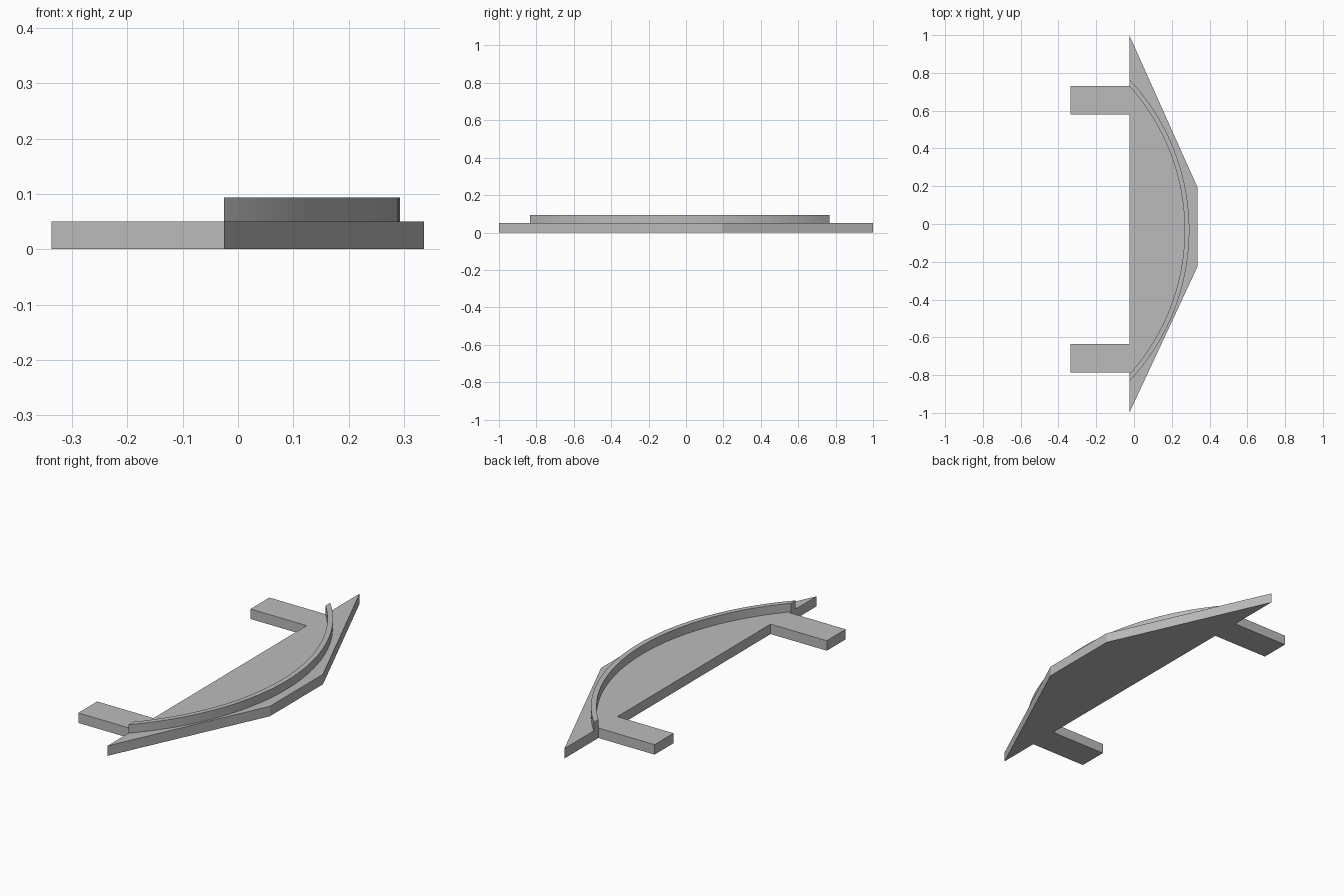
import bpy
import bmesh
import math

cube = bpy.data.objects.get("Cube")
if cube:
    bpy.data.objects.remove(cube, do_unlink=True)

grey = bpy.data.materials.new("mid grey")
grey.use_nodes = True
colour = (0.5, 0.5, 0.5, 1)
grey.diffuse_color = colour
grey.node_tree.nodes["Principled BSDF"].inputs["Base Color"].default_value = colour


def extrude_outline(name, points, bottom, top):
    """Solid prism from a closed counter-clockwise outline."""
    bm = bmesh.new()
    face = bm.faces.new([bm.verts.new((x, y, bottom)) for x, y in points])
    result = bmesh.ops.extrude_face_region(bm, geom=[face])
    verts = [v for v in result["geom"] if isinstance(v, bmesh.types.BMVert)]
    bmesh.ops.translate(bm, verts=verts, vec=(0, 0, top - bottom))
    bmesh.ops.recalc_face_normals(bm, faces=bm.faces)
    mesh = bpy.data.meshes.new(name)
    bm.to_mesh(mesh)
    bm.free()
    mesh.materials.append(grey)
    obj = bpy.data.objects.new(name, mesh)
    bpy.context.collection.objects.link(obj)
    return obj


BACK = -0.025       # straight rear edge of the plate
TAB_END = -0.337
PLATE_TOP = 0.05

# Base plate with its two tabs
extrude_outline("base_plate", [
    (BACK, -1), (0.336, -0.226), (0.336, 0.194), (BACK, 1),
    (BACK, 0.73), (TAB_END, 0.73), (TAB_END, 0.58), (BACK, 0.58),
    (BACK, -0.635), (TAB_END, -0.635), (TAB_END, -0.785), (BACK, -0.785),
], 0, PLATE_TOP)

# Curved rail, trimmed flush with the rear edge
CENTRE_X, CENTRE_Y = -0.872, -0.033
SEGMENTS = 48


def arc(radius):
    limit = math.acos((BACK - CENTRE_X) / radius)
    angles = [limit * (2 * i / SEGMENTS - 1) for i in range(SEGMENTS + 1)]
    return [(CENTRE_X + radius * math.cos(a), CENTRE_Y + radius * math.sin(a))
            for a in angles]


rail = extrude_outline("curved_rail", arc(1.165) + arc(1.14)[::-1], PLATE_TOP, 0.093)
bpy.ops.object.select_all(action="DESELECT")
rail.select_set(True)
bpy.context.view_layer.objects.active = rail
bpy.ops.object.shade_smooth_by_angle(angle=math.radians(30))
